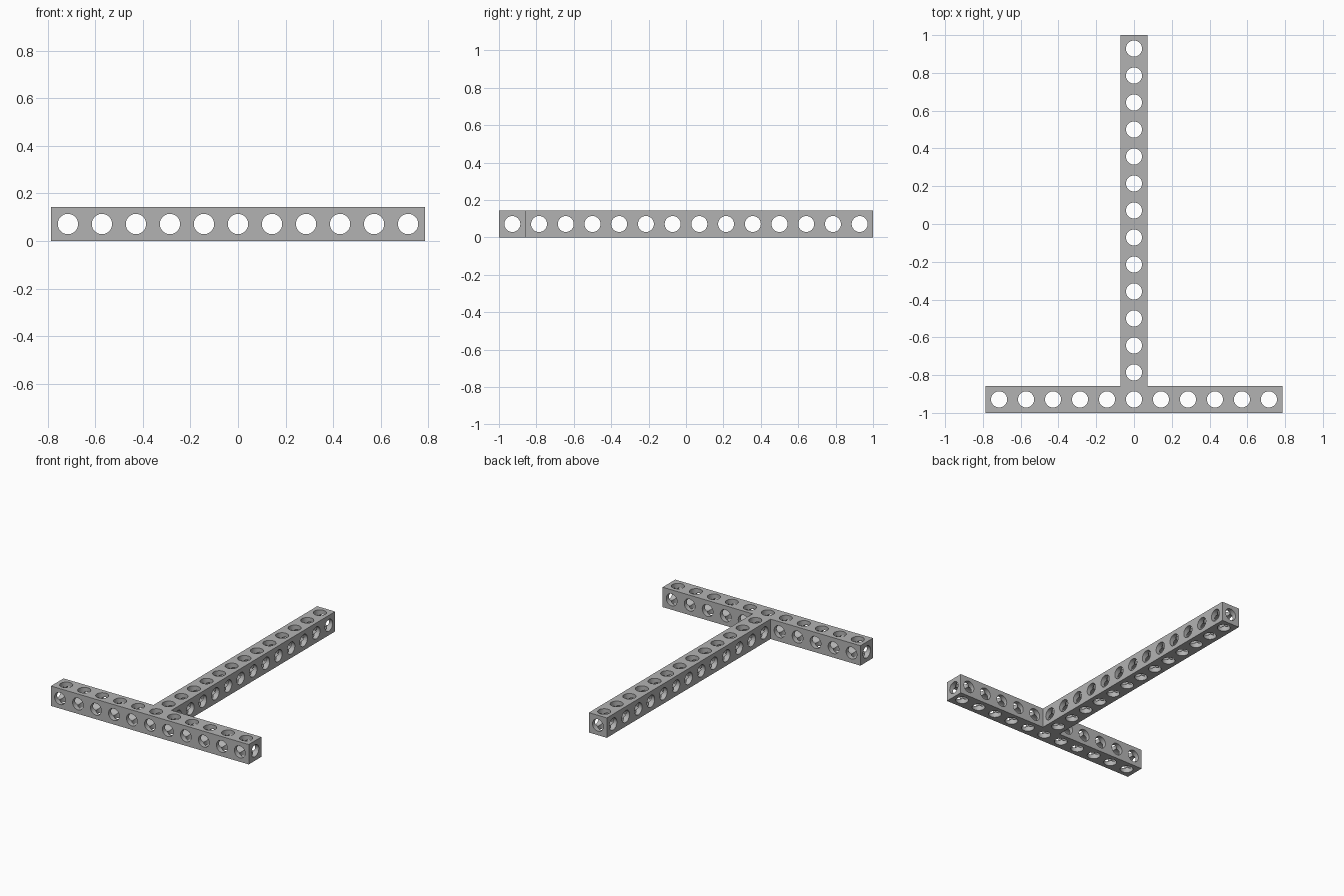
import bpy, bmesh, math
from mathutils import Vector

cube = bpy.data.objects.get("Cube")
if cube:
    bpy.data.objects.remove(cube, do_unlink=True)

CELL = 1 / 7          # beam thickness and hole spacing
HALF = CELL / 2
R = 0.0428            # bore radius
SEG = 32

grey = bpy.data.materials.new("plain_grey")
grey.use_nodes = True
colour = (0.45, 0.45, 0.45, 1)
grey.diffuse_color = colour
grey.node_tree.nodes["Principled BSDF"].inputs["Base Color"].default_value = colour

# The beams occupy whole cells of a grid
cross_cells = [(i, 0) for i in range(-5, 6)]
long_cells = [(0, j) for j in range(1, 14)]
occupied = set(cross_cells + long_cells)


def add_side(bm, centre, axis, sign, capped):
    """Bore from the cell's crossing out to one side, plus the pierced outer face."""
    def point(a, b, c):
        p = Vector((0, 0, 0))
        p[axis], p[(axis + 1) % 3], p[(axis + 2) % 3] = sign * c, a, b
        return bm.verts.new(centre + p)

    inner, rim, border = [], [], []
    for k in range(SEG):
        t = math.tau * k / SEG
        c, s = math.cos(t), math.sin(t)
        m = max(abs(c), abs(s))
        inner.append(point(R * c, R * s, R * m))
        rim.append(point(R * c, R * s, HALF))
        if capped:
            border.append(point(HALF * c / m, HALF * s / m, HALF))
    rings = [inner, rim] + ([border] if capped else [])
    for low, high in zip(rings, rings[1:]):
        for k in range(SEG):
            n = (k + 1) % SEG
            quad = [low[k], high[k], high[n], low[n]]
            bm.faces.new(quad if sign > 0 else quad[::-1])


def make_beam(name, cells):
    bm = bmesh.new()
    for i, j in cells:
        centre = Vector((i * CELL, -1 + HALF + j * CELL, HALF))
        for axis in range(3):
            for sign in (-1, 1):
                step = [0, 0, 0]
                step[axis] = sign
                joined = axis < 2 and (i + step[0], j + step[1]) in occupied
                add_side(bm, centre, axis, sign, not joined)
    bmesh.ops.remove_doubles(bm, verts=bm.verts, dist=0.0001)
    mesh = bpy.data.meshes.new(name)
    bm.to_mesh(mesh)
    bm.free()
    mesh.materials.append(grey)
    obj = bpy.data.objects.new(name, mesh)
    bpy.context.collection.objects.link(obj)
    bpy.ops.object.select_all(action='DESELECT')
    obj.select_set(True)
    bpy.context.view_layer.objects.active = obj
    bpy.ops.object.shade_smooth_by_angle(angle=math.radians(30))


make_beam("cross_beam", cross_cells)
make_beam("long_beam", long_cells)
